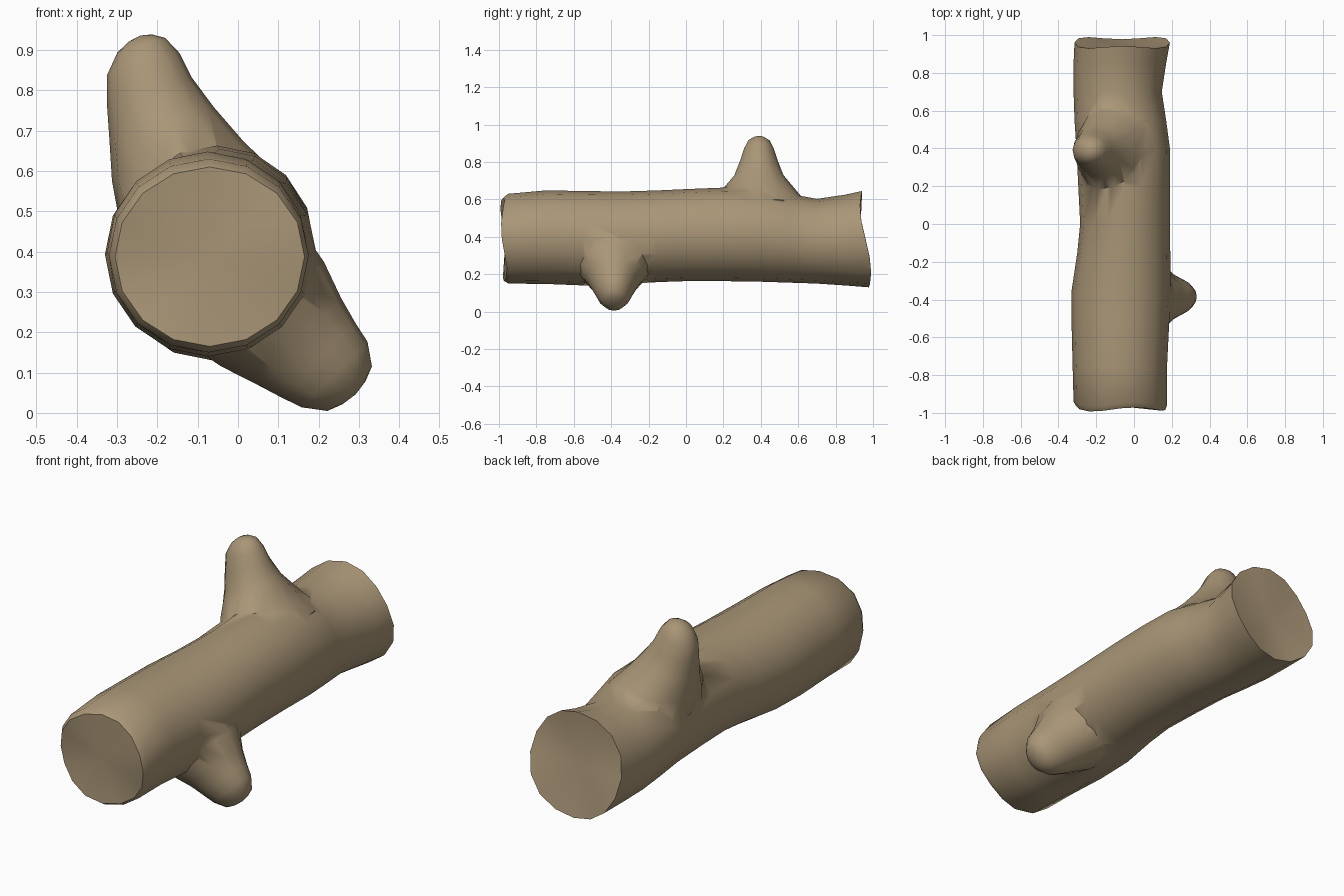
import bpy, bmesh, math
from mathutils import Vector

if "Cube" in bpy.data.objects:
    bpy.data.objects.remove(bpy.data.objects["Cube"])

bark = bpy.data.materials.new("tan bark")
bark.diffuse_color = (0.40, 0.305, 0.185, 1)
bark.use_nodes = True
bark.node_tree.nodes["Principled BSDF"].inputs["Base Color"].default_value = bark.diffuse_color


def loft(name, rings, start_tip, end_tip):
    """Skin a list of point rings and close both ends with a fan."""
    bm = bmesh.new()
    loops = [[bm.verts.new(p) for p in ring] for ring in rings]
    n = len(loops[0])
    for a, b in zip(loops, loops[1:]):
        for i in range(n):
            j = (i + 1) % n
            bm.faces.new((a[i], a[j], b[j], b[i]))
    for loop, tip in ((loops[0], start_tip), (loops[-1], end_tip)):
        c = bm.verts.new(tip)
        for i in range(n):
            bm.faces.new((loop[i], loop[(i + 1) % n], c))
    bmesh.ops.recalc_face_normals(bm, faces=bm.faces)
    me = bpy.data.meshes.new(name)
    bm.to_mesh(me)
    bm.free()
    me.materials.append(bark)
    ob = bpy.data.objects.new(name, me)
    bpy.context.collection.objects.link(ob)
    return ob


# Trunk: y, left x, right x, bottom z, top z
SIDES = 16
sections = [
    (-0.975, -0.305, 0.165, 0.165, 0.61), (-0.95, -0.32, 0.175, 0.15, 0.63),
    (-0.75, -0.325, 0.175, 0.148, 0.648), (-0.55, -0.33, 0.185, 0.14, 0.645),
    (-0.35, -0.33, 0.195, 0.145, 0.642), (-0.15, -0.30, 0.192, 0.158, 0.648),
    (0.0, -0.285, 0.19, 0.163, 0.655), (0.2, -0.295, 0.19, 0.163, 0.663),
    (0.4, -0.305, 0.19, 0.16, 0.66), (0.55, -0.315, 0.17, 0.155, 0.63),
    (0.7, -0.32, 0.147, 0.15, 0.603), (0.85, -0.32, 0.17, 0.14, 0.625),
    (0.96, -0.315, 0.19, 0.13, 0.645),
]
rings = []
for k, (y, x0, x1, z0, z1) in enumerate(sections):
    ring = []
    for i in range(SIDES):
        t = 2 * math.pi * i / SIDES
        dy = 0
        if k < 2:                        # ragged front cut
            dy = 0.012 * math.cos(3 * t + 2.5) - 0.008 * math.sin(t)
        elif k == len(sections) - 1:     # slanted, ragged back cut
            dy = -0.03 * math.sin(t) + 0.012 * math.cos(3 * t + 1.6)
        ring.append(((x0 + x1) / 2 + (x1 - x0) / 2 * math.cos(t), y + dy,
                     (z0 + z1) / 2 + (z1 - z0) / 2 * math.sin(t)))
    rings.append(ring)
log = loft("log", rings, (-0.075, -0.965, 0.385), (-0.07, 0.93, 0.39))


def stub(name, y, angle, rows, tip):
    """Flared branch stub; rows hold centre x, z, half width, half length in y."""
    u = Vector((math.cos(angle), 0, math.sin(angle)))
    v = Vector((0, 1, 0))
    rs = []
    for x, z, w, d in rows:
        c = Vector((x, y, z))
        rs.append([c + u * w * math.cos(2 * math.pi * i / 14)
                   + v * d * math.sin(2 * math.pi * i / 14) for i in range(14)])
    return loft(name, rs, (rows[0][0], y, rows[0][1]), tip)


upper = stub("upper_branch", 0.39, math.radians(17), [
    (-0.08, 0.45, 0.15, 0.24), (-0.105, 0.545, 0.20, 0.28),
    (-0.15, 0.625, 0.17, 0.215), (-0.19, 0.72, 0.135, 0.135),
    (-0.22, 0.80, 0.11, 0.103), (-0.235, 0.865, 0.094, 0.082),
    (-0.24, 0.912, 0.062, 0.058), (-0.242, 0.93, 0.03, 0.03)],
    (-0.242, 0.39, 0.936))
lower = stub("lower_branch", -0.385, math.radians(45), [
    (-0.02, 0.35, 0.14, 0.22), (0.035, 0.295, 0.195, 0.265),
    (0.085, 0.245, 0.182, 0.205), (0.15, 0.178, 0.15, 0.145),
    (0.20, 0.13, 0.13, 0.115), (0.24, 0.095, 0.115, 0.094),
    (0.277, 0.06, 0.078, 0.065), (0.288, 0.05, 0.04, 0.035)],
    (0.292, -0.385, 0.046))

# Merge the branches into the trunk
for b in (upper, lower):
    m = log.modifiers.new("union", 'BOOLEAN')
    m.operation = 'UNION'
    m.solver = 'EXACT'
    m.object = b
bpy.context.view_layer.objects.active = log
log.select_set(True)
for m in list(log.modifiers):
    bpy.ops.object.modifier_apply(modifier=m.name)
for b in (upper, lower):
    bpy.data.objects.remove(b, do_unlink=True)
bpy.ops.object.shade_smooth_by_angle(angle=math.radians(50))
